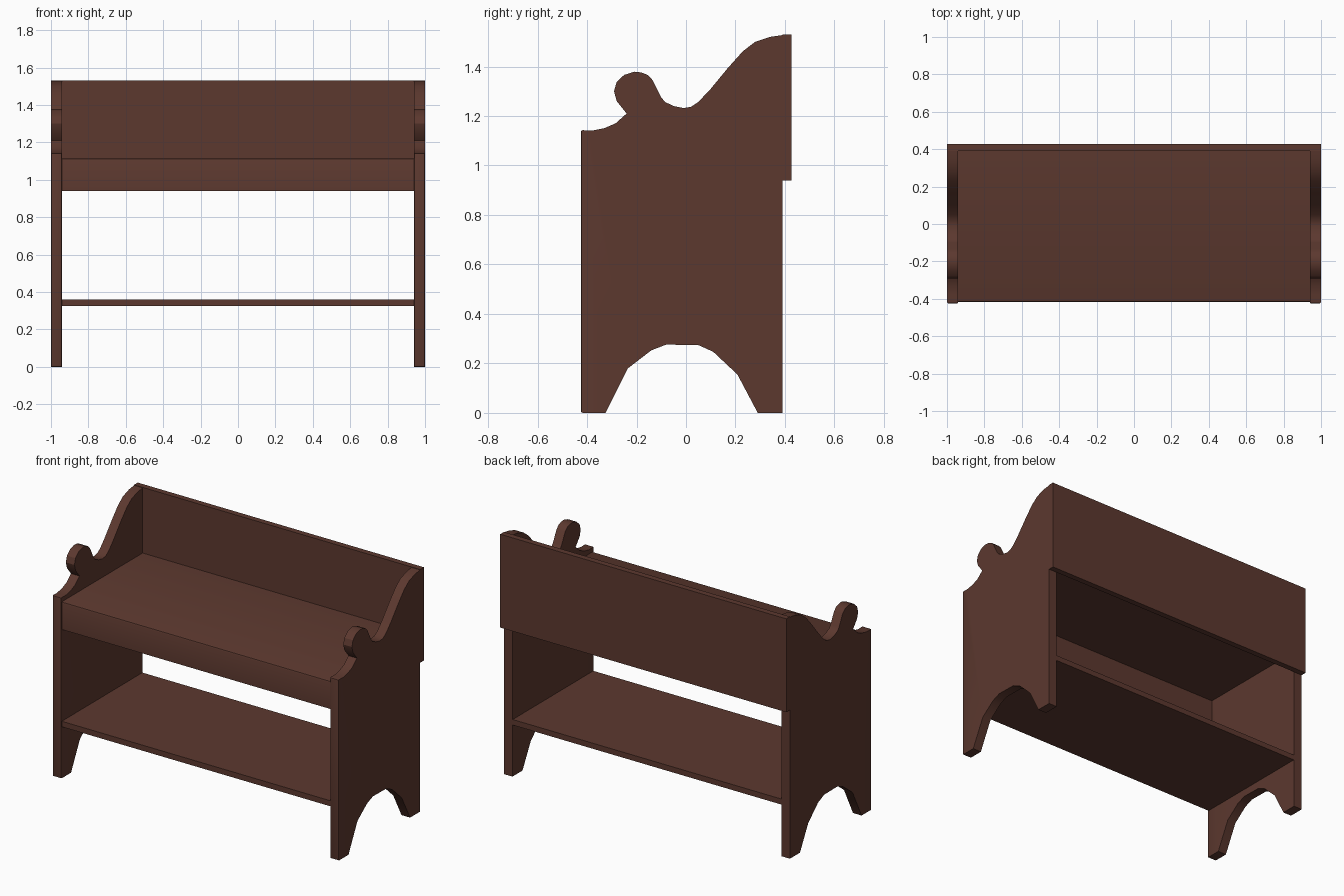
import bpy, bmesh, math

if "Cube" in bpy.data.objects:
    bpy.data.objects.remove(bpy.data.objects["Cube"])

wood = bpy.data.materials.new("dark brown wood")
wood.diffuse_color = (0.107, 0.040, 0.028, 1)
wood.use_nodes = True
wood.node_tree.nodes["Principled BSDF"].inputs["Base Color"].default_value = wood.diffuse_color


def extrude_profile(name, pts, x0, x1, round_front=0.0):
    """Extrude a (y, z) outline along x; optionally round the front edges."""
    bm = bmesh.new()
    face = bm.faces.new([bm.verts.new((x0, y, z)) for y, z in pts])
    ext = bmesh.ops.extrude_face_region(bm, geom=[face])
    for v in ext["geom"]:
        if isinstance(v, bmesh.types.BMVert):
            v.co.x = x1
    bmesh.ops.recalc_face_normals(bm, faces=bm.faces)
    if round_front:
        ymin = min(p[0] for p in pts)
        edges = [e for e in bm.edges
                 if all(abs(v.co.y - ymin) < 1e-4 for v in e.verts)]
        bmesh.ops.bevel(bm, geom=edges, offset=round_front, segments=2,
                        profile=0.5, affect='EDGES')
        bmesh.ops.recalc_face_normals(bm, faces=bm.faces)
    me = bpy.data.meshes.new(name)
    bm.to_mesh(me)
    bm.free()
    me.materials.append(wood)
    ob = bpy.data.objects.new(name, me)
    bpy.context.collection.objects.link(ob)
    bpy.ops.object.select_all(action='DESELECT')
    bpy.context.view_layer.objects.active = ob
    ob.select_set(True)
    bpy.ops.object.shade_smooth_by_angle(angle=math.radians(30))
    return ob


def rect(y0, y1, z0, z1):
    return [(y0, z0), (y1, z0), (y1, z1), (y0, z1)]


# scrolled side panel outline: feet and arch, back edge, then the curved top
side = [(-0.425, 0), (-0.325, 0), (-0.235, 0.18), (-0.14, 0.253), (-0.08, 0.276),
        (0.05, 0.274), (0.11, 0.247), (0.208, 0.155), (0.29, 0), (0.39, 0),
        (0.39, 1.527), (0.34, 1.52), (0.28, 1.50), (0.23, 1.462), (0.17, 1.395),
        (0.10, 1.31), (0.05, 1.257), (0.02, 1.237), (-0.01, 1.232),
        (-0.05, 1.24), (-0.085, 1.257), (-0.10, 1.275), (-0.135, 1.345),
        (-0.155, 1.366), (-0.18, 1.376), (-0.21, 1.379), (-0.25, 1.366),
        (-0.28, 1.338), (-0.291, 1.30), (-0.28, 1.26), (-0.24, 1.21),
        (-0.285, 1.17), (-0.33, 1.151), (-0.38, 1.141), (-0.425, 1.143)]
for label, s in (("left", -1), ("right", 1)):
    extrude_profile(label + "_side_panel", side, s * 0.94, s * 1.0, 0.008)

# back board overlapping the rear of both sides
extrude_profile("back_board", rect(0.39, 0.427, 0.94, 1.53), -1, 1)

# seat with front apron, one L-shaped section with a rounded front corner
seat = [(-0.417, 0.94), (-0.385, 0.94), (-0.385, 1.08), (0.39, 1.08),
        (0.39, 1.115), (-0.405, 1.115), (-0.4135, 1.1115), (-0.417, 1.103)]
extrude_profile("seat_and_apron", seat, -0.94, 0.94)

# lower shelf
extrude_profile("lower_shelf", rect(-0.417, 0.388, 0.325, 0.36), -0.94, 0.94)
